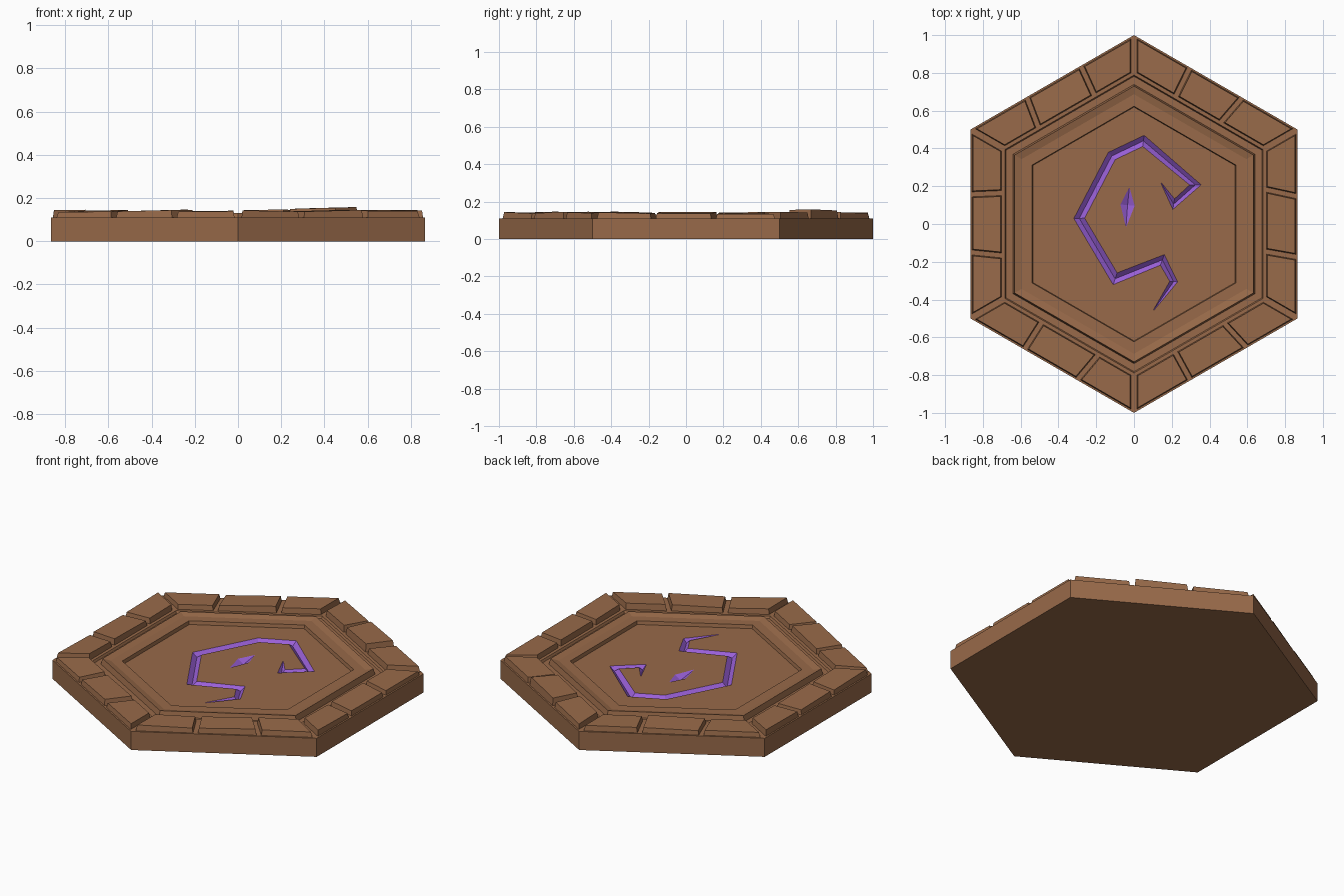
import bpy, bmesh, math, random
from mathutils import Vector, Matrix

if "Cube" in bpy.data.objects:
    bpy.data.objects.remove(bpy.data.objects["Cube"])

random.seed(7)
C30 = math.cos(math.radians(30))
FLOOR = 0.10


def material(name, rgb):
    m = bpy.data.materials.new(name)
    m.diffuse_color = (*rgb, 1)
    m.use_nodes = True
    m.node_tree.nodes["Principled BSDF"].inputs["Base Color"].default_value = m.diffuse_color
    return m


brown = material("brown_stone", (0.315, 0.144, 0.067))
violet = material("violet_glow", (0.32, 0.117, 0.68))


def finish(name, bm, mats):
    bmesh.ops.recalc_face_normals(bm, faces=bm.faces[:])
    me = bpy.data.meshes.new(name)
    bm.to_mesh(me)
    bm.free()
    for m in mats:
        me.materials.append(m)
    ob = bpy.data.objects.new(name, me)
    bpy.context.collection.objects.link(ob)
    return ob


def loft(bm, rings, index=0):
    """Skin equal-length loops of points and cap both ends."""
    loops = [[bm.verts.new(p) for p in r] for r in rings]
    n = len(loops[0])
    for a, b in zip(loops, loops[1:]):
        for i in range(n):
            j = (i + 1) % n
            bm.faces.new((a[i], a[j], b[j], b[i])).material_index = index
    for cap in (loops[0], loops[-1]):
        bm.faces.new(cap).material_index = index


# Hexagonal slab: profile of (apothem, z) with groove, raised frame and sunken floor
profile = [(0.866, 0), (0.866, 0.11), (0.683, 0.11), (0.677, 0.097), (0.64, 0.097),
           (0.632, 0.13), (0.595, 0.12), (0.54, 0.12), (0.536, FLOOR)]


def hexagon(apothem, z):
    r = apothem / C30
    return [Vector((r * math.cos(math.radians(30 + 60 * k)),
                    r * math.sin(math.radians(30 + 60 * k)), z)) for k in range(6)]


bm = bmesh.new()
loft(bm, [hexagon(a, z) for a, z in profile])
slab = finish("hex_slab", bm, [brown, violet])


# Carved rune: V-shaped groove along a path of (x, y, half width, depth)
def groove(bm, path):
    pts = [Vector(p[:2]) for p in path]
    rings = []
    for i, (x, y, w, d) in enumerate(path):
        t0 = (pts[i] - pts[max(i - 1, 0)])
        t1 = (pts[min(i + 1, len(pts) - 1)] - pts[i])
        t0 = t0.normalized() if t0.length else t1.normalized()
        t1 = t1.normalized() if t1.length else t0
        tan = (t0 + t1).normalized()
        side = Vector((-tan.y, tan.x)) * w / max(tan.dot(t0), 0.5)
        l, r = pts[i] + side, pts[i] - side
        rings.append([(l.x, l.y, FLOOR + 0.012), (l.x, l.y, FLOOR),
                      (x, y, FLOOR - d), (r.x, r.y, FLOOR), (r.x, r.y, FLOOR + 0.012)])
    loft(bm, rings, 1)


W, D = 0.025, 0.022
hook = [(0.145, 0.215, 0.002, 0.002), (0.21, 0.105, 0.018, D), (0.325, 0.207, 0.02, D),
        (0.05, 0.44, W, D), (-0.118, 0.36, W, D), (-0.29, 0.03, W, D),
        (-0.10, -0.29, W, D), (0.15, -0.19, 0.022, D), (0.21, -0.305, 0.018, D),
        (0.105, -0.455, 0.002, 0.002)]
dot = [(-0.025, 0.19, 0.002, 0.002), (-0.034, 0.1, 0.038, D), (-0.042, -0.012, 0.002, 0.002)]
bm = bmesh.new()
groove(bm, hook)
groove(bm, dot)
cutter = finish("rune_cutter", bm, [brown, violet])
cutter.hide_render = True
mod = slab.modifiers.new("rune", 'BOOLEAN')
mod.operation = 'DIFFERENCE'
mod.solver = 'EXACT'
mod.object = cutter
bpy.context.view_layer.objects.active = slab
bpy.ops.object.modifier_apply(modifier="rune")
bpy.data.objects.remove(cutter)


# Border stones: three slightly tilted blocks along each of the six sides
def stone(side, part, cuts, height):
    inner, outer, gap = 0.70, 0.858, 0.012

    def limit(k, a):      # position along the side of boundary k at apothem a
        if k == 0:
            return -a * math.tan(math.radians(30)) + 0.018
        if k == 3:
            return a * math.tan(math.radians(30)) - 0.018
        lo, hi = cuts[k - 1]
        return lo + (hi - lo) * (a - inner) / (outer - inner)

    def loop(inset):
        a0, a1 = inner + inset, outer - inset
        g0 = inset + (gap if part > 0 else 0)
        g1 = inset + (gap if part < 2 else 0)
        return [(a0, limit(part, a0) + g0), (a1, limit(part, a1) + g0),
                (a1, limit(part + 1, a1) - g1), (a0, limit(part + 1, a0) - g1)]

    sx, sy = random.uniform(-0.05, 0.02), random.uniform(-0.025, 0.025)
    lower, upper = loop(0), loop(0.006)
    mid = sum(p[1] for p in upper) / 4
    rot = Matrix.Rotation(math.radians(60 * side), 3, 'Z')
    bm = bmesh.new()
    loft(bm, [[rot @ Vector((a, t, 0.104)) for a, t in lower],
              [rot @ Vector((a, t, height + sx * (a - 0.78) + sy * (t - mid)))
               for a, t in upper]])
    finish(f"border_stone_{side}_{part}", bm, [brown])


for side in range(6):         # side 0 faces +x, then counter-clockwise
    cuts = []
    for c in (-0.155, 0.16):
        c += random.uniform(-0.015, 0.015)
        s = random.uniform(-0.02, 0.02)
        cuts.append((c - s, c + s))
    for part in range(3):
        tall = side == 1 and part == 1
        stone(side, part, cuts, 0.154 if tall else random.uniform(0.136, 0.144))
